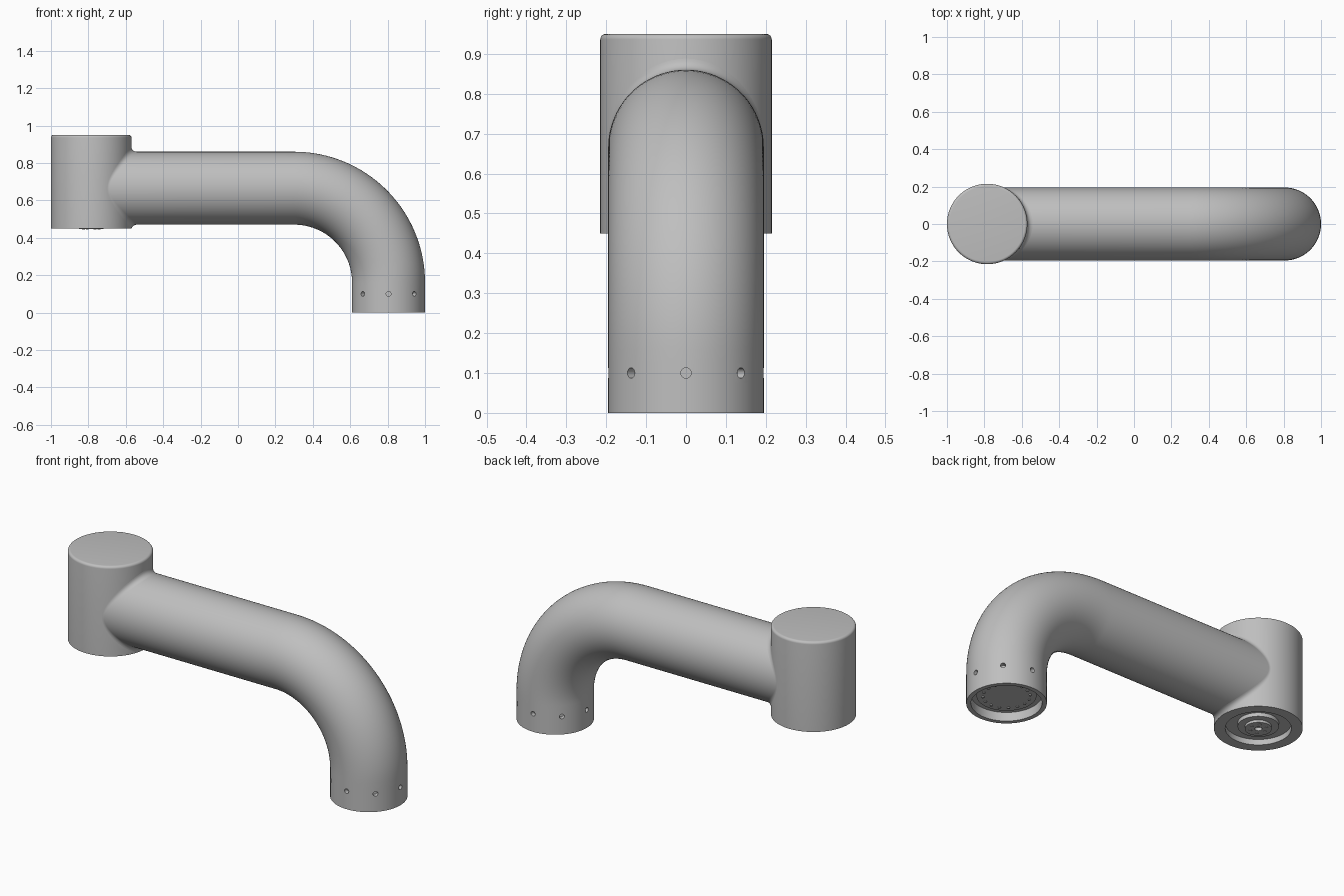
import bpy, bmesh
from math import sin, cos, pi, sqrt, radians
from mathutils import Vector

cube = bpy.data.objects.get("Cube")
if cube:
    bpy.data.objects.remove(cube, do_unlink=True)

SEG = 96
BASE_X, BASE_R, BASE_Z = -0.785, 0.215, 0.45     # upright base
ARM_R, BEND_R, BEND_X, BEND_Z = 0.195, 0.505, 0.3, 0.16
ARM_Z = BEND_Z + BEND_R
SPOUT_X = BEND_X + BEND_R
FILLET = 0.028
ANGLES = [2 * pi * i / SEG for i in range(SEG)]

metal = bpy.data.materials.new("satin grey metal")
metal.use_nodes = True
GREY = (0.52, 0.52, 0.52, 1)
metal.diffuse_color = GREY
metal.node_tree.nodes["Principled BSDF"].inputs["Base Color"].default_value = GREY


def finish(name, bm):
    bmesh.ops.remove_doubles(bm, verts=bm.verts, dist=1e-5)
    bmesh.ops.recalc_face_normals(bm, faces=bm.faces)
    mesh = bpy.data.meshes.new(name)
    bm.to_mesh(mesh)
    bm.free()
    mesh.materials.append(metal)
    ob = bpy.data.objects.new(name, mesh)
    bpy.context.collection.objects.link(ob)
    return ob


def loft(name, rings):
    """Skin closed rings of equal length; a ring may shrink to a point."""
    bm = bmesh.new()
    rows = [[bm.verts.new(p) for p in ring] for ring in rings]
    for low, high in zip(rows, rows[1:]):
        for i in range(SEG):
            j = (i + 1) % SEG
            bm.faces.new((low[i], low[j], high[j], high[i]))
    return finish(name, bm)


def flat_ring(x, r, z):
    return [Vector((x + r * cos(a), r * sin(a), z)) for a in ANGLES]


def rods(name, items, radius, depth, segments):
    """Several small cylinders, each given by centre and axis."""
    bm = bmesh.new()
    for centre, axis in items:
        mat = axis.to_track_quat('Z', 'Y').to_matrix().to_4x4()
        mat.translation = centre
        bmesh.ops.create_cone(bm, cap_ends=True, segments=segments, radius1=radius,
                              radius2=radius, depth=depth, matrix=mat)
    return finish(name, bm)


def smooth(ob):
    bpy.ops.object.select_all(action='DESELECT')
    ob.select_set(True)
    bpy.context.view_layer.objects.active = ob
    bpy.ops.object.shade_smooth_by_angle(angle=radians(30))


# Base: turned profile with a stepped underside and rounded top edge
profile = [(0, 0.465), (0.018, 0.465), (0.018, 0.447), (0.065, 0.447), (0.065, 0.46),
           (0.1, 0.46), (0.1, 0.48), (0.16, 0.48), (0.16, BASE_Z), (BASE_R, BASE_Z)]
for k in range(7):
    b = pi / 2 * k / 6
    profile.append((BASE_R - 0.014 * (1 - cos(b)), 0.95 - 0.014 * (1 - sin(b))))
profile.append((0, 0.95))
base = loft("base", [flat_ring(BASE_X, r, z) for r, z in profile])
smooth(base)

# Small studs under the base
centre = Vector((BASE_X, 0, 0.447))
studs = [(centre + Vector((0.042 * cos(k * pi / 3), 0.042 * sin(k * pi / 3), 0)),
          Vector((0, 0, 1))) for k in range(6)]
smooth(rods("base_studs", studs, 0.008, 0.006, 16))

# Arm: starts just inside the base, bends down and ends in a hollow outlet
rings = [[Vector((BASE_X + 0.09, 0, ARM_Z))] * SEG]
rings.append([Vector((BASE_X + sqrt((BASE_R - 0.004) ** 2 - (ARM_R * sin(a)) ** 2),
                      ARM_R * sin(a), ARM_Z + ARM_R * cos(a))) for a in ANGLES])
BEND_STEPS = 32
for k in range(BEND_STEPS + 1):
    b = pi / 2 * k / BEND_STEPS
    out = Vector((sin(b), 0, cos(b)))
    mid = Vector((BEND_X, 0, BEND_Z)) + BEND_R * out
    rings.append([mid + ARM_R * (cos(a) * out + Vector((0, sin(a), 0))) for a in ANGLES])
outlet = [(ARM_R, 0.125), (ARM_R, 0.075), (ARM_R, 0), (0.172, 0), (0.172, 0.048),
          (0.145, 0.048), (0.145, 0.042), (0, 0.042)]
rings += [flat_ring(SPOUT_X, r, z) for r, z in outlet]
arm = loft("arm", rings)

# Eight blind holes around the outlet
dirs = [Vector((cos(k * pi / 4), sin(k * pi / 4), 0)) for k in range(8)]
cutter = rods("hole_cutter", [(Vector((SPOUT_X, 0, 0.1)) + d * 0.205, d) for d in dirs],
              0.013, 0.07, 20)
cutter.hide_render = True
cut = arm.modifiers.new("holes", 'BOOLEAN')
cut.operation, cut.solver, cut.object = 'DIFFERENCE', 'EXACT', cutter
bpy.context.view_layer.objects.active = arm
bpy.ops.object.modifier_apply(modifier=cut.name)
bpy.data.objects.remove(cutter, do_unlink=True)
smooth(arm)

# Ring of little nozzles inside the outlet
nozzles = [(Vector((SPOUT_X + 0.115 * cos(k * pi / 8), 0.115 * sin(k * pi / 8), 0.041)),
            Vector((0, 0, 1))) for k in range(16)]
smooth(rods("outlet_nozzles", nozzles, 0.007, 0.008, 12))

# Fillet: rolling-ball blend between base and arm
STEPS = 6
blend = [[] for _ in range(STEPS + 1)]
for a in ANGLES:
    y = (ARM_R + FILLET) * sin(a)
    x = sqrt((BASE_R + FILLET) ** 2 - y * y)
    ball = Vector((BASE_X + x, y, ARM_Z + (ARM_R + FILLET) * cos(a)))
    to_arm = Vector((0, -sin(a), -cos(a)))
    to_base = Vector((-x, -y, 0)).normalized()
    for k in range(STEPS + 1):
        p = ball + FILLET * to_arm.slerp(to_base, k / STEPS)
        p.z = max(p.z, BASE_Z)
        blend[k].append(p)
smooth(loft("joint_fillet", blend))
